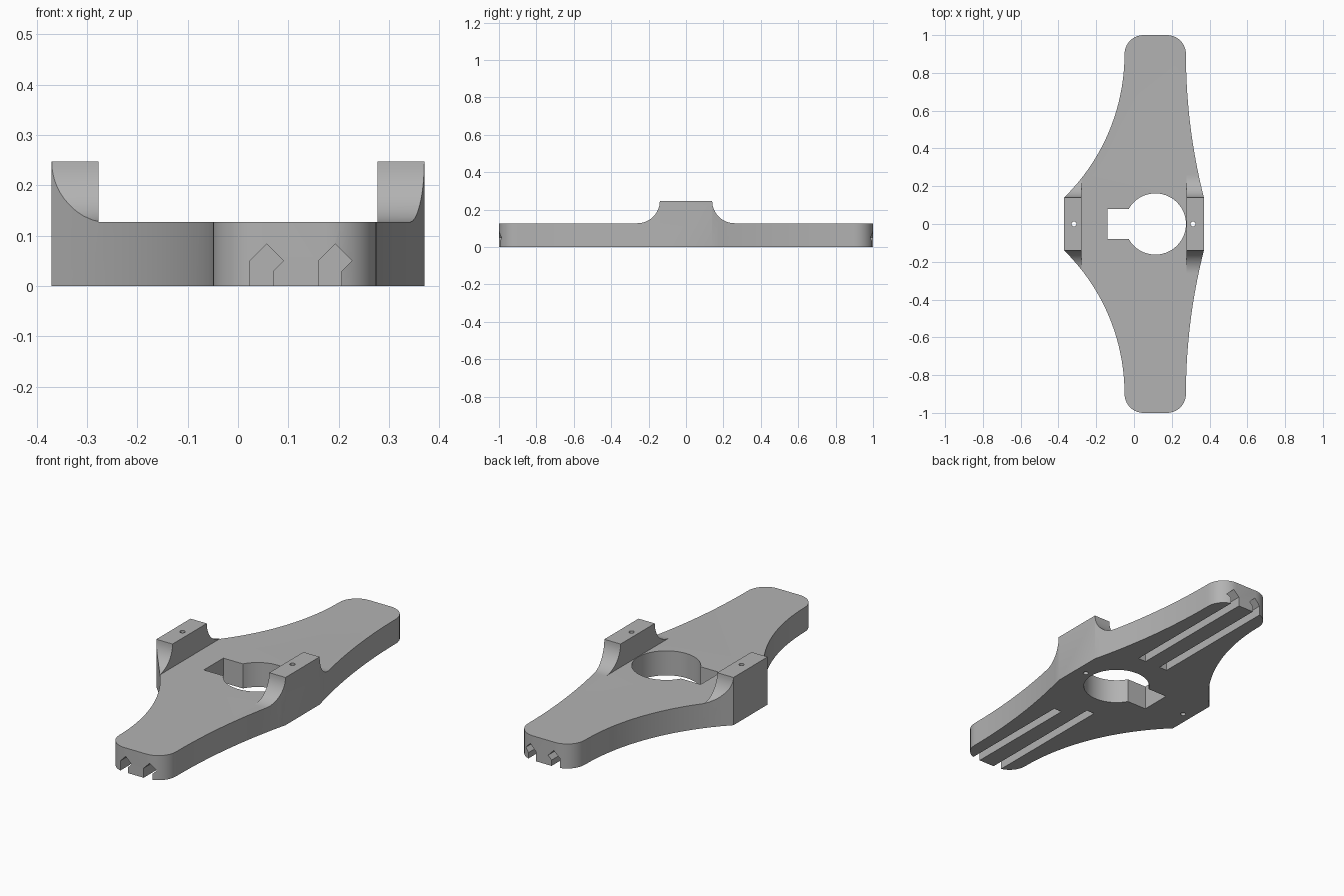
import bpy, bmesh, math
from mathutils import Vector

if "Cube" in bpy.data.objects:
    bpy.data.objects.remove(bpy.data.objects["Cube"])

PLATE, TOP, POST_Y, INNER = 0.127, 0.247, 0.14, 0.277

grey = bpy.data.materials.new("grey")
grey.diffuse_color = (0.45, 0.45, 0.45, 1)
grey.use_nodes = True
grey.node_tree.nodes["Principled BSDF"].inputs["Base Color"].default_value = grey.diffuse_color


def prism(name, points, offset):
    """Extrude a closed 3D polygon along offset."""
    bm = bmesh.new()
    face = bm.faces.new([bm.verts.new(p) for p in points])
    ext = bmesh.ops.extrude_face_region(bm, geom=[face])
    new = [g for g in ext["geom"] if isinstance(g, bmesh.types.BMVert)]
    bmesh.ops.translate(bm, verts=new, vec=Vector(offset))
    bmesh.ops.recalc_face_normals(bm, faces=bm.faces)
    me = bpy.data.meshes.new(name)
    bm.to_mesh(me)
    bm.free()
    ob = bpy.data.objects.new(name, me)
    bpy.context.collection.objects.link(ob)
    return ob


def arc(cx, cy, r, a0, a1, n):
    angles = [math.radians(a0 + (a1 - a0) * i / n) for i in range(n + 1)]
    return [(cx + r * math.cos(a), cy + r * math.sin(a)) for a in angles]


def sweep_side(x_end, x_waist, y_waist, y_end, n=20):
    """Concave flank: circular arc from the waist, vertical at the arm end."""
    dx, dy = abs(x_end - x_waist), y_end - y_waist
    r = (dx * dx + dy * dy) / (2 * dx)
    s = 1 if x_waist > x_end else -1
    ys = [y_waist + dy * i / n for i in range(n)]
    return [(x_end + s * (r - math.sqrt(r * r - (y_end - y) ** 2)), y) for y in ys]


# Body outline: back half, mirrored to the front
half = sweep_side(0.275, 0.37, POST_Y, 0.9)
half += arc(0.175, 0.9, 0.1, 0, 90, 10)
half += arc(0.05, 0.9, 0.1, 90, 180, 10)
half += sweep_side(-0.05, -0.37, POST_Y, 0.9)[::-1]
outline = half + [(x, -y) for x, y in reversed(half)]
body = prism("mounting_bracket", [(x, y, 0) for x, y in outline], (0, 0, TOP))

cutters = []

# Space between the two posts
cutters.append(prism("channel_cutter", [(-INNER, -1.2, PLATE), (INNER, -1.2, PLATE),
                                        (INNER, 1.2, PLATE), (-INNER, 1.2, PLATE)], (0, 0, 0.3)))

# Space in front of and behind the posts, with the concave fillets
r = TOP - PLATE
for s in (1, -1):
    pts = [(POST_Y, 0.4)] + arc(POST_Y + r, TOP, r, 180, 270, 14) + [(1.2, PLATE), (1.2, 0.4)]
    cutters.append(prism("fillet_cutter", [(-0.6, s * y, z) for y, z in pts], (1.2, 0, 0)))

# Keyhole opening
hx, hr, slot = 0.113, 0.162, 0.08
a = 180 - math.degrees(math.asin(slot / hr))
key = arc(hx, 0, hr, -a, a, 56) + [(-0.14, slot), (-0.14, -slot)]
cutters.append(prism("keyhole_cutter", [(x, y, -0.1) for x, y in key], (0, 0, 0.5)))

# Small screw holes through the posts
for x in (-0.318, 0.312):
    ring = arc(x, 0, 0.013, 0, 360, 20)[:-1]
    cutters.append(prism("screw_hole_cutter", [(px, py, -0.1) for px, py in ring], (0, 0, 0.5)))

# Barbed grooves under both arms
barb = [(0, -0.05), (0, 0.05), (0.033, 0.083), (0.066, 0.05), (0.046, 0.03), (0.046, -0.05)]
for x0, front in ((0.024, -0.28), (0.16, -0.37)):
    for y0, y1 in ((-1.1, front), (0.28, 1.1)):
        cutters.append(prism("groove_cutter", [(x0 + x, y0, z) for x, z in barb], (0, y1 - y0, 0)))

for c in cutters:
    mod = body.modifiers.new(c.name, 'BOOLEAN')
    mod.operation, mod.solver, mod.object = 'DIFFERENCE', 'EXACT', c

# Bake the cuts and drop the cutters
deps = bpy.context.evaluated_depsgraph_get()
mesh = bpy.data.meshes.new_from_object(body.evaluated_get(deps))
body.modifiers.clear()
body.data = mesh
for c in cutters:
    bpy.data.objects.remove(c)
mesh.materials.clear()
mesh.materials.append(grey)

bpy.context.view_layer.objects.active = body
body.select_set(True)
bpy.ops.object.shade_smooth_by_angle(angle=math.radians(25))
